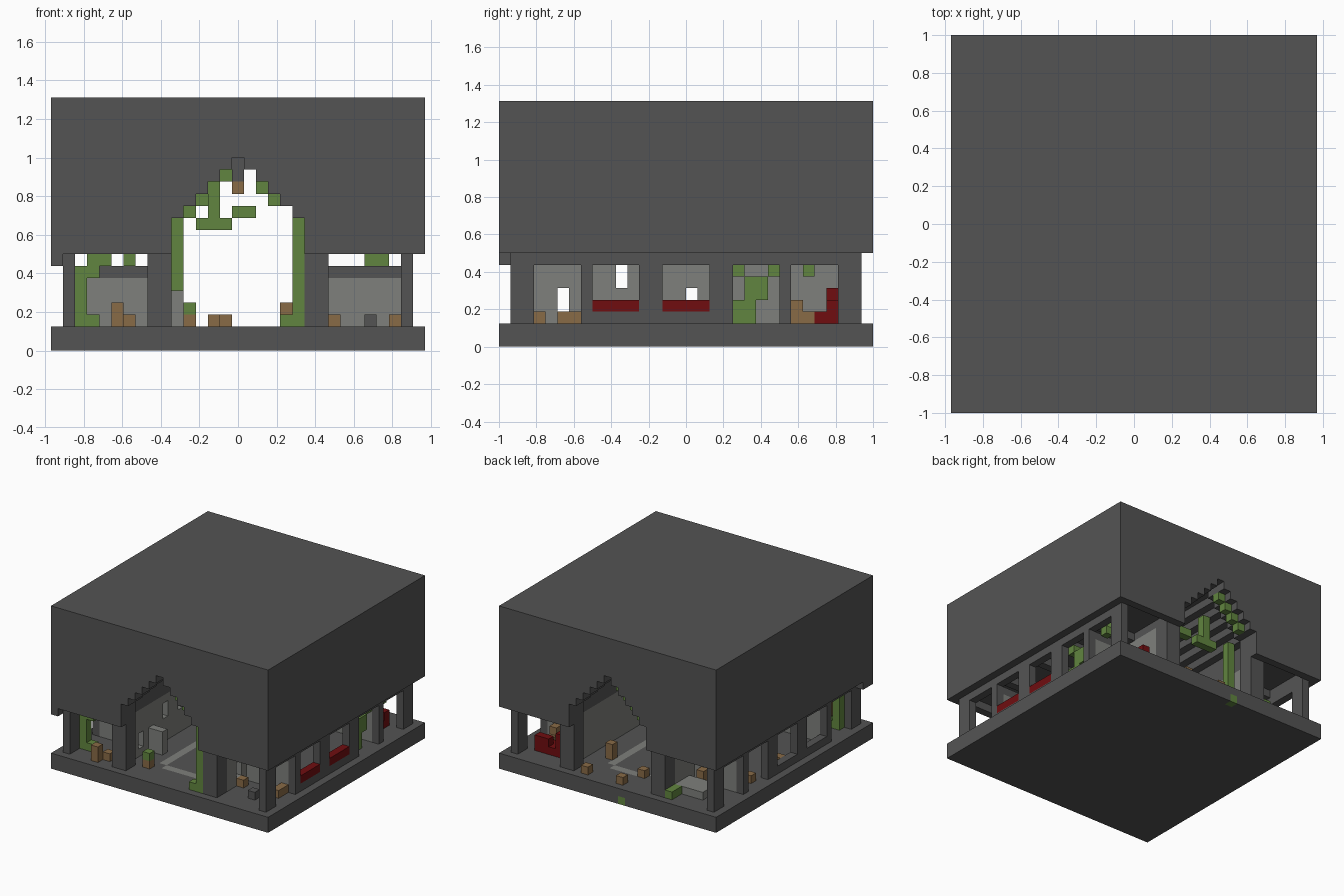
import bpy
import bmesh
from mathutils import Vector

if "Cube" in bpy.data.objects:
    bpy.data.objects.remove(bpy.data.objects["Cube"], do_unlink=True)

UNIT = 0.0625
NX, NY = 31, 32
LAST = NX - 1
MID = LAST // 2


def material(name, rgb):
    mat = bpy.data.materials.new(name)
    mat.use_nodes = True
    color = (*rgb, 1)
    mat.diffuse_color = color
    mat.node_tree.nodes["Principled BSDF"].inputs["Base Color"].default_value = color
    return mat


DARK = material("dark stone", (.088, .088, .088))
LIGHT = material("light stone", (.21, .215, .2))
GREEN = material("vine green", (.12, .235, .05))
BROWN = material("brown wood", (.25, .147, .062))
RED = material("dark red cloth", (.16, .004, .005))


def cells(boxes):
    """Grid cells covered by inclusive ranges (x, x, y, y, z, z)."""
    return {(x, y, z)
            for a, b, c, d, e, f in boxes
            for x in range(a, b + 1)
            for y in range(c, d + 1)
            for z in range(e, f + 1)}


def both(boxes):
    """Add the copy on the other side."""
    return boxes + [(LAST - b, LAST - a, *rest) for a, b, *rest in boxes]


def ends(boxes):
    """Add the copy at the other end."""
    return boxes + [(a, b, NY - 1 - d, NY - 1 - c, e, f) for a, b, c, d, e, f in boxes]


def part(name, mat, boxes, holes=()):
    """Make one clean block shell, with faces only where it is exposed."""
    solid = cells(boxes) - cells(holes)
    bm = bmesh.new()
    corners = {}

    def corner(p):
        key = tuple(p)
        if key not in corners:
            corners[key] = bm.verts.new(((p[0] - NX / 2) * UNIT, (p[1] - NY / 2) * UNIT, p[2] * UNIT))
        return corners[key]

    for cell in solid:
        for axis in range(3):
            u, v = Vector((0, 0, 0)), Vector((0, 0, 0))
            u[(axis + 1) % 3] = v[(axis + 2) % 3] = 1
            for side in (0, 1):
                near = list(cell)
                near[axis] += 2 * side - 1
                if tuple(near) in solid:
                    continue
                o = Vector(cell)
                o[axis] += side
                ring = [o, o + u, o + u + v, o + v]
                if not side:
                    ring.reverse()
                bm.faces.new([corner([round(c) for c in p]) for p in ring])
    bmesh.ops.dissolve_limit(bm, angle_limit=0.01, verts=bm.verts, edges=bm.edges)
    bmesh.ops.triangulate(bm, faces=[f for f in bm.faces if len(f.verts) > 4])
    mesh = bpy.data.meshes.new(name)
    bm.to_mesh(mesh)
    bm.free()
    mesh.materials.append(mat)
    obj = bpy.data.objects.new(name, mesh)
    bpy.context.collection.objects.link(obj)
    return obj


# Floor slab with a light border set into it
border = [(12, 18, 4, 27, 1, 1)]
border_gap = [(13, 17, 5, 26, 1, 1)]
corner_cut = ends(both([(12, 12, 4, 4, 1, 1)]))
moss = [(13, 13, 31, 31, 0, 0)]
inlay = [(12, 12, 5, 26, 1, 1), (18, 18, 5, 26, 1, 1), (13, 17, 4, 4, 1, 1), (13, 17, 27, 27, 1, 1)]
part("floor_slab", DARK, [(0, LAST, 0, NY - 1, 0, 1)], inlay + moss)
part("floor_border", LIGHT, border, border_gap + corner_cut)
part("floor_moss", GREEN, moss)

# Upper block, hollowed by a stepped vault and recessed side ceilings
vault = []
for z in range(8, 16):
    n = 5 - max(0, z - 10)
    vault.append((MID - n, MID + n, 0, NY - 1, z, z))
    vault.append((MID - n - 1, MID + n + 1, 3, 28, z, z))
recess = both([(2, 7, a, b, 8, 8) for a, b in ((1, 6), (8, 12), (14, 17), (19, 23), (25, 30))])
part("upper_block", DARK, [(0, LAST, 0, NY - 1, 8, 20), (0, 0, 0, 1, 7, 7)], vault + recess)

# Side arcades: posts, lintel and low sills
gaps = [3, 8, 14, 20, 25]
openings = both([(29, 29, y, y + 3, 2, 6) for y in gaps])
part("side_arcades", DARK, both([(29, 29, 1, 30, 2, 7)]), openings)
part("window_sills", DARK, both([(29, 29, y, y + 3, 2, 2) for y in gaps[1:3]]))
part("window_benches", RED, [(29, 29, y, y + 3, 3, 3) for y in gaps[1:3]])

# Gate piers beside both arches
part("gate_piers", DARK, ends(both([(8, 9, 1, 2, 2, 7)])))

# Light inner walls with slots
slots = both([(8, 8, 5, 5, 3, 4), (8, 8, 10, 10, 5, 6), (8, 8, 16, 16, 4, 4),
              (8, 8, 13, 13, 5, 8), (8, 8, 19, 19, 7, 9)])
part("nave_walls", LIGHT, both([(8, 8, 3, 28, 2, 11)]), slots)
part("broken_piers", LIGHT, ends([(9, 10, 7, 7, 2, 4)]))

# Cross walls in the side aisles with dark caps
part("cross_walls", LIGHT, ends(both([(2, 7, 7, 7, 2, 5)])))
part("cross_wall_caps", DARK, ends(both([(2, 7, 7, 7, 6, 6)])))
part("low_table", LIGHT, [(4, 7, 26, 28, 2, 2)])

# Hanging lantern on a chain
part("lantern_chain", DARK, [(MID, MID, 16, 16, 14, 15)])
part("lantern", BROWN, [(MID, MID, 16, 16, 13, 13)])

# Vines stepping up the arches: one slope in front, the other behind
jamb_front = [(20, 20, 1, 1, 2, 10), (19, 19, 1, 1, 2, 2)]
jamb_back = [(10, 10, 27, 27, 5, 10)]
front_steps = [(MID + n, MID + n, 1, 1, 15 - n, 15 - n) for n in (2, 3)]
back_steps = [(MID - n, MID - n, 30, 30, 15 - n, 15 - n) for n in (1, 2, 3, 4)]
part("front_arch_vine", GREEN, jamb_front + front_steps)
part("back_arch_vine", GREEN, jamb_back + back_steps)
part("hanging_vines", GREEN, [(13, 13, 26, 26, 11, 13), (12, 14, 26, 26, 10, 10), (15, 16, 25, 25, 11, 11)])

# Vines in the side openings
part("corner_vine", GREEN, [(2, 2, 3, 3, 2, 6), (3, 3, 3, 3, 2, 2), (3, 3, 3, 3, 6, 7),
                            (4, 4, 3, 3, 7, 7), (6, 6, 3, 3, 7, 7)])
part("side_vine", GREEN, [(28, 28, 20, 21, 2, 3), (28, 28, 21, 21, 4, 4), (28, 28, 21, 22, 5, 5),
                          (28, 28, 22, 22, 4, 4), (28, 28, 20, 20, 6, 6), (28, 28, 23, 23, 6, 6),
                          (26, 27, 26, 26, 7, 7), (28, 28, 26, 26, 6, 6)])
part("floor_plants", GREEN, [(11, 11, 3, 3, 3, 3), (7, 8, 29, 30, 2, 2)])

# Red seat in the back corner
part("red_seat", RED, [(24, 27, 27, 28, 2, 2), (26, 27, 28, 28, 3, 3), (24, 24, 28, 28, 3, 4)])

# Crates: position and height in cells
crates = [(5, 1, 2), (6, 2, 1), (11, 3, 1), (14, 30, 1), (23, 5, 1), (28, 3, 1), (28, 5, 1),
          (28, 6, 1), (27, 25, 2), (27, 26, 1), (19, 30, 1), (19, 25, 2), (13, 27, 1),
          (2, 21, 1), (2, 15, 1), (6, 25, 2)]
part("crates", BROWN, [(x, x, y, y, 2, 1 + h) for x, y, h in crates])
part("stone_rubble", DARK, [(26, 26, 3, 3, 2, 2)])
